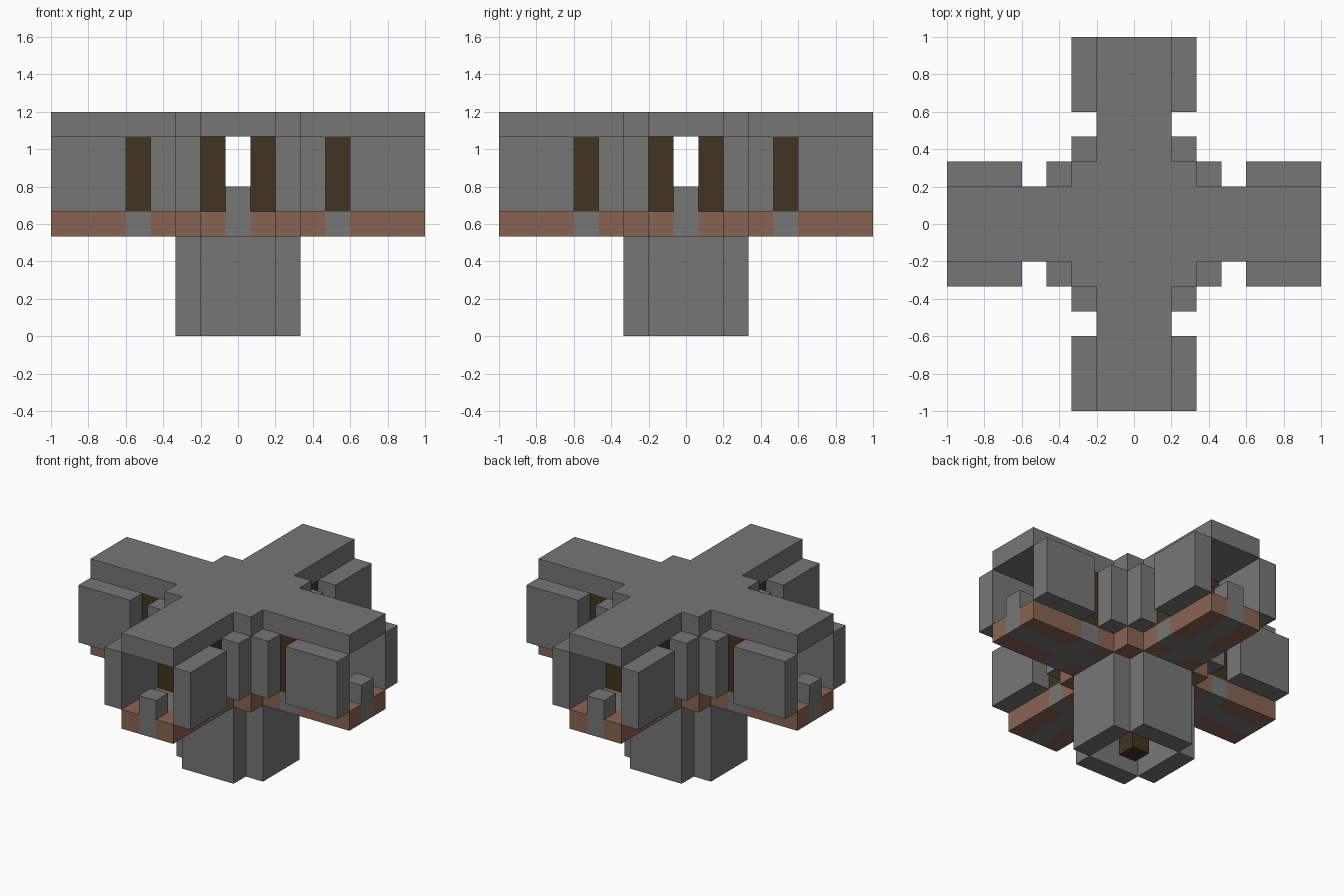
import bpy
import bmesh
from mathutils import Matrix, Vector
from math import pi

cube = bpy.data.objects.get("Cube")
if cube:
    bpy.data.objects.remove(cube, do_unlink=True)

U = 1 / 15  # block unit


def material(name, rgb):
    m = bpy.data.materials.new(name)
    m.use_nodes = True
    m.diffuse_color = (*rgb, 1)
    m.node_tree.nodes["Principled BSDF"].inputs["Base Color"].default_value = (*rgb, 1)
    return m


stone = material("stone grey", (0.183, 0.183, 0.183))
clay = material("clay red", (0.25, 0.127, 0.084))
timber = material("dark timber", (0.052, 0.034, 0.015))


def part(name, mat, boxes, turns=1, mirror=False):
    """Boxes as (x range, y range, z range) in block units, repeated around z."""
    bm = bmesh.new()
    for turn in range(turns):
        spin = Matrix.Rotation(turn * pi / 2, 4, 'Z')
        for side in ((1, -1) if mirror else (1,)):
            for xs, ys, zs in boxes:
                size = Vector([b - a for a, b in (xs, ys, zs)]) * U
                mid = Vector([sum(xs) / 2, side * sum(ys) / 2, sum(zs) / 2]) * U
                bmesh.ops.create_cube(
                    bm, size=1,
                    matrix=spin @ Matrix.Translation(mid) @ Matrix.Diagonal((*size, 1)))
    mesh = bpy.data.meshes.new(name)
    bm.to_mesh(mesh)
    bm.free()
    mesh.materials.append(mat)
    obj = bpy.data.objects.new(name, mesh)
    bpy.context.collection.objects.link(obj)


FLOOR, WALL, ROOF = (8, 10), (10, 16), (16, 18)

# Roof: crossing slab and four arms
part("roof_center", stone, [((-5, 5), (-5, 5), ROOF)])
part("roof_arms", stone, [((5, 15), (-3, 3), ROOF)], 4)

# Walls: outer panels on each arm, and stepped corners at the crossing
part("arm_walls", stone, [((9, 15), (3, 5), WALL)], 4, True)
part("corner_walls", stone, [((5, 7), (3, 5), WALL)], 4, True)
part("corner_pillars", stone, [((3, 5), (3, 5), WALL)], 4)

# Floor: red slabs split by grey paths and door sills
part("floor_slabs", clay, [((9, 15), (1, 3), FLOOR), ((5, 7), (1, 3), FLOOR)], 4, True)
part("floor_corners", clay, [((1, 5), (1, 5), FLOOR)], 4)
part("floor_paths", stone, [((1, 15), (-1, 1), FLOOR)], 4)
part("floor_center", stone, [((-1, 1), (-1, 1), FLOOR)])
part("door_sills", stone, [((7, 9), (1, 3), FLOOR)], 4, True)

# Doorways and end posts in each arm
part("door_frames", timber, [((7, 9), (1, 3), WALL)], 4, True)
part("end_posts", stone, [((13, 15), (-1, 1), (10, 12))], 4)

# Hollow shaft below with a central pole
part("shaft_walls", stone, [((3, 5), (-3, 3), (0, 8))], 4)
part("shaft_pole", timber, [((-1, 1), (-1, 1), (0, 8))])
